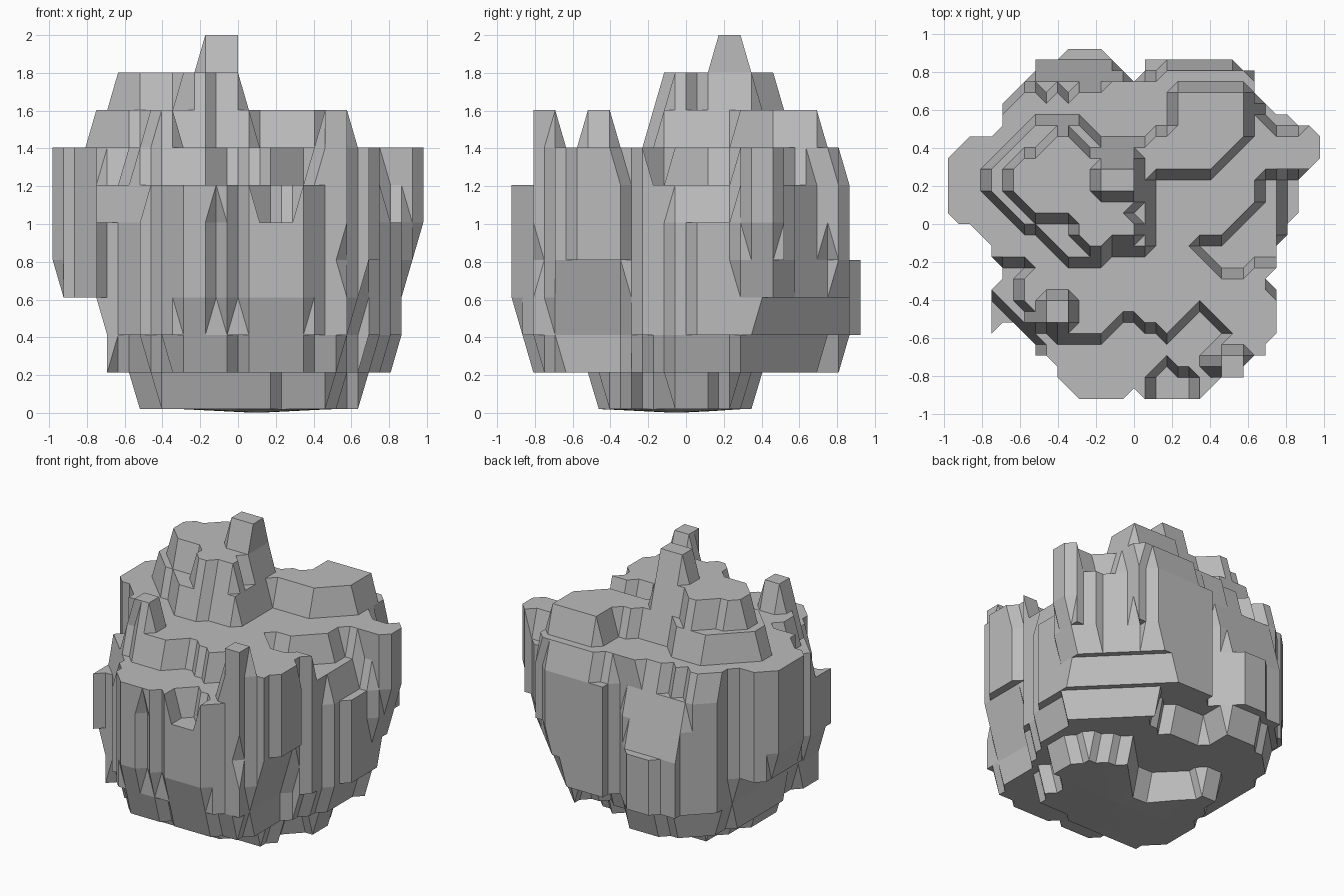
import bpy
import bmesh
import random
from mathutils import Vector

random.seed(4)
CELL = 0.0577         # plan spacing of the rock lattice
SPAN = 18             # lattice half width
LEVELS = 11           # number of terrace heights, ground included

existing = bpy.data.objects.get("Cube")
if existing:
    bpy.data.objects.remove(existing, do_unlink=True)


def covers(polygon, x, y):
    """Even-odd point test that counts points on the border as inside."""
    hit = False
    for (ax, ay), (bx, by) in zip(polygon, polygon[1:] + polygon[:1]):
        turn = (bx - ax) * (y - ay) - (by - ay) * (x - ax)
        between = (x - ax) * (x - bx) <= 0 and (y - ay) * (y - by) <= 0
        if abs(turn) < 0.001 and between:
            return True
        if (ay > y) != (by > y) and x < ax + (y - ay) * (bx - ax) / (by - ay):
            hit = not hit
    return hit


def cells(polygon, scale=1.0):
    """Lattice points covered by a plan polygon."""
    steps = range(-SPAN, SPAN + 1)
    return {(i, j) for i in steps for j in steps
            if covers(polygon, i / scale, j / scale)}


def box(left, right, front, back):
    return [(left, front), (right, front), (right, back), (left, back)]


rock = [set() for _ in range(LEVELS)]


def add(polygon, first, last, scale=1.0):
    for level in range(first, last + 1):
        rock[level] |= cells(polygon, scale)


def cut(polygon, first, last):
    for level in range(first, last + 1):
        rock[level] -= cells(polygon)


# Main body outline, wide in the middle and narrower below
body = [(-17, 6), (-15, 8), (-13, 8), (-12, 9), (-12, 11), (-9, 14),
        (-9, 15), (-7, 15), (-6, 16), (-3, 16), (0, 13), (1, 14), (1, 15),
        (9, 15), (10, 14), (11, 14), (11, 12), (12, 11), (12, 10), (14, 10),
        (15, 9), (16, 9), (17, 8), (17, 6), (16, 5), (15, 5), (15, 1),
        (14, 1), (14, -2), (13, -2), (13, -4), (12, -5), (13, -6),
        (13, -10), (12, -11), (12, -12), (10, -12), (10, -14), (8, -14),
        (6, -16), (1, -16), (0, -15), (-1, -16), (-5, -16), (-7, -14),
        (-7, -12), (-9, -12), (-9, -11), (-11, -9), (-12, -9), (-13, -10),
        (-13, -6), (-12, -5), (-12, -3), (-13, -3), (-13, -2), (-15, 0),
        (-16, 0), (-17, 1)]
add(body, 2, 6)
add(body, 1, 1, 0.93)

# Side bulges and lower edges step in towards the ground
cut(box(17, 18, 0, 12), 4, 4)
cut(box(16, 18, 0, 12), 1, 3)
cut(box(12, 14, -13, -6), 1, 3)
cut(box(11, 14, -13, -6), 1, 2)
cut(box(-18, -17, -2, 10), 3, 3)
cut(box(-18, -13, -12, 10), 1, 2)
cut(box(-18, 18, -17, -16), 2, 2)
cut(box(-18, 18, -17, -15), 1, 1)
cut(box(-18, 18, 15, 17), 1, 1)

# Rear left corner slants inwards, with a pocket under the rear edge
for level, reach in ((1, 20), (2, 22), (3, 24)):
    cut([(18, reach - 18), (18, 18), (reach - 18, 18)], level, level)
cut([(-2, 16), (-1, 11), (4, 10), (6, 11), (6, 13), (7, 16)], 1, 1)

# Foot
add([(-9, 0), (-7, 6), (-5, 6), (-3, 3), (-1, 1), (1, 1), (4, 4), (6, 6),
     (8, 5), (10, 4), (11, 2), (11, -1), (8, -3), (9, -5), (8, -7), (3, -8),
     (-3, -8), (-7, -8), (-9, -5)], 0, 0)

# Middle terraces: front notch, rear shelves, side shelves
cut([(2, -17), (2, -14), (3, -13), (5, -14), (5, -17)], 6, 6)
cut(box(-13, 0, 14, 17), 6, 6)
cut(box(-13, 0, 15, 17), 5, 5)
cut(box(14, 16, -3, 4), 6, 6)
cut([(-14, -6), (-13, -7), (-9, -11), (-9, -13), (-14, -13)], 6, 6)

# Broad upper plateau with a ragged front edge
add([(-17, 6), (-15, 8), (-12, 8), (-12, 10), (-10, 12), (-9, 12), (-8, 11),
     (-7, 12), (-6, 11), (-5, 12), (-3, 12), (-2, 13), (2, 13), (3, 14),
     (10, 14), (11, 13), (11, 11), (13, 8), (15, 8), (16, 9), (17, 8),
     (17, 6), (16, 5), (13, 5), (13, -4), (12, -5), (13, -7), (13, -10),
     (12, -11), (12, -12), (11, -12), (10, -14), (8, -14), (7, -13),
     (7, -12), (9, -10), (9, -9), (8, -9), (6, -7), (4, -9), (3, -10),
     (1, -9), (0, -8), (-1, -8), (-3, -10), (-5, -10), (-7, -10), (-9, -9),
     (-10, -7), (-10, -5), (-9, -4), (-9, -3), (-13, -3), (-13, -2),
     (-15, 0), (-16, 0), (-17, 1)], 7, 7)

# Sunken bay on the left side
cut([(6, -2), (8, -2), (12, 2), (12, 4), (15, 4), (15, -3), (11, -3),
     (10, -4), (8, -4)], 7, 7)

# Upper terraces and the summit
add([(-13, 5), (-13, 3), (-10, 0), (-9, 0), (-6, -3), (-3, -3), (-2, -2),
     (1, -2), (1, 5), (7, 5), (10, 8), (10, 12), (4, 12), (4, 8), (2, 8),
     (1, 7), (-3, 7), (-5, 9), (-9, 9)], 8, 8)
add([(-11, 5), (-11, 3), (-9, 1), (-6, 1), (-5, 0), (-5, -1), (-4, -2),
     (-3, -2), (-2, -1), (0, -1), (0, 6), (-4, 6), (-6, 8), (-7, 8),
     (-9, 6), (-10, 6)], 9, 9)
cut(box(0, 0, 1, 1), 9, 9)
add(box(-3, 0, 3, 5), 10, 10)

# Front spikes
add(box(-8, -6, -9, -7), 8, 8)
add(box(8, 10, -14, -12), 8, 8)

# Vertical flutes worn into the side walls
for i, j in sorted(rock[4]):
    sides = {(i + 1, j), (i - 1, j), (i, j + 1), (i, j - 1)}
    if sides - rock[4] and random.random() < 0.06:
        start = random.randint(2, 4)
        for level in range(start, random.randint(start, 5) + 1):
            if sides - rock[level]:
                rock[level].discard((i, j))

# Skin: wrap the outermost lattice points of every block in facets
CORNERS = [(a, b, c) for c in (0, 1) for b in (0, 1) for a in (0, 1)]
SIDES = []
for axis in range(3):
    for side in (0, 1):
        ring = []
        for u, v in ((0, 0), (1, 0), (1, 1), (0, 1)):
            corner = [0, 0, 0]
            corner[axis] = side
            corner[(axis + 1) % 3], corner[(axis + 2) % 3] = u, v
            ring.append(tuple(corner))
        SIDES.append(ring if side else ring[::-1])


def solid(p):
    return 0 <= p[2] < LEVELS and (p[0], p[1]) in rock[p[2]]


def position(point):
    """Lattice point in space, with a slightly rounded ground face."""
    x, y = point[0] * CELL, point[1] * CELL
    z = 0.015 + 0.1985 * point[2]
    if point[2] == 0:
        z = 0.02 * min(1, Vector((x - 0.1, y + 0.05)).length / 0.4)
    return x, y, z


mesh = bmesh.new()
points = {}


def add_facet(loop):
    if len(loop) < 3:
        return
    for point in loop:
        if point not in points:
            points[point] = mesh.verts.new(position(point))
    corners = [points[point] for point in loop]
    if not mesh.faces.get(corners):
        mesh.faces.new(corners)


def skin_block(origin):
    at = {c: tuple(o + d for o, d in zip(origin, c)) for c in CORNERS}
    state = {c: solid(at[c]) for c in CORNERS}
    if len(set(state.values())) == 1:
        return
    follow = {}
    for ring in SIDES:
        edges = list(zip(ring, ring[1:] + ring[:1]))
        for n, (p, q) in enumerate(edges):
            if state[q] and not state[p]:
                m = (n + 1) % 4
                while state[edges[m][1]]:
                    m = (m + 1) % 4
                follow[at[q], at[p]] = at[edges[m][0]], at[edges[m][1]]
    while follow:
        key, loop = next(iter(follow)), []
        while key in follow:
            point = key[0]
            if point in loop:
                first = loop.index(point)
                add_facet(loop[first:])
                loop = loop[:first]
            loop.append(point)
            key = follow.pop(key)
        add_facet(loop)


for i in range(-SPAN - 1, SPAN + 1):
    for j in range(-SPAN - 1, SPAN + 1):
        for level in range(-1, LEVELS):
            skin_block((i, j, level))

# Split warped facets along their short diagonal, then merge flat areas
bmesh.ops.triangulate(mesh, faces=mesh.faces[:], quad_method='SHORT_EDGE')
bmesh.ops.dissolve_limit(mesh, angle_limit=0.01, verts=mesh.verts[:],
                         edges=mesh.edges[:])

# Stone material and object
stone = bpy.data.materials.new("grey stone")
stone.use_nodes = True
grey = (0.5, 0.5, 0.5, 1)
stone.diffuse_color = grey
stone.node_tree.nodes["Principled BSDF"].inputs["Base Color"].default_value = grey

data = bpy.data.meshes.new("terraced_rock")
mesh.to_mesh(data)
mesh.free()
data.materials.append(stone)
bpy.context.collection.objects.link(bpy.data.objects.new("terraced_rock", data))
